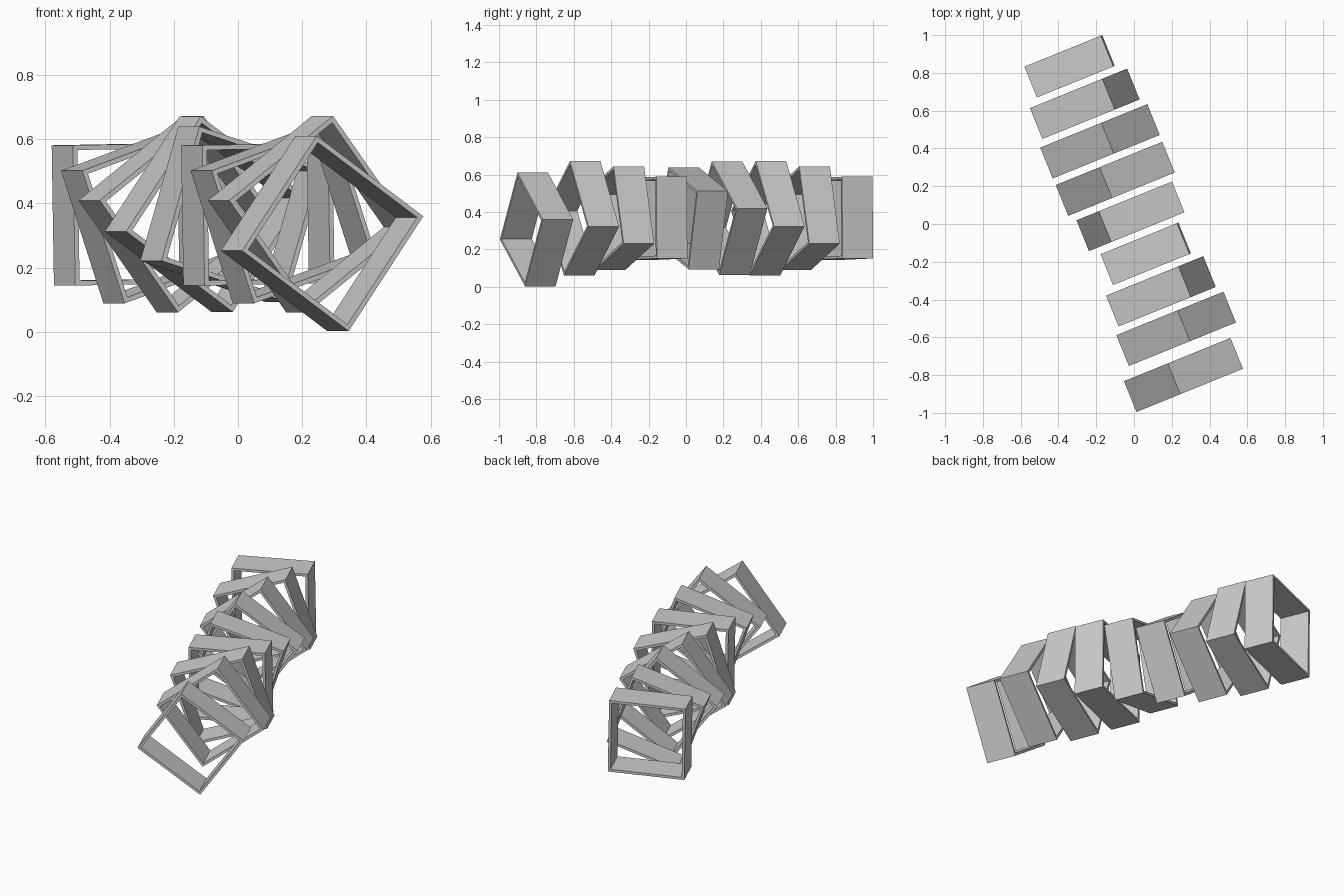
import bpy, bmesh
from math import radians
from mathutils import Matrix

if "Cube" in bpy.data.objects:
    bpy.data.objects.remove(bpy.data.objects["Cube"], do_unlink=True)

SIDE, DEPTH, WALL = 0.437, 0.176, 0.015
COUNT, STEP, TWIST = 9, 0.2143, 18
HEADING = Matrix.Rotation(radians(22.1), 4, 'Z')

# Plain grey finish
grey = bpy.data.materials.new("light grey")
grey.use_nodes = True
grey.diffuse_color = (0.6, 0.6, 0.6, 1)
grey.node_tree.nodes["Principled BSDF"].inputs["Base Color"].default_value = (0.6, 0.6, 0.6, 1)

# Open square tube shared by every frame
mesh = bpy.data.meshes.new("square_frame")
bm = bmesh.new()
bmesh.ops.create_cube(bm, size=1)
bmesh.ops.scale(bm, vec=(SIDE, DEPTH, SIDE), verts=bm.verts)
ends = [f for f in bm.faces if abs(f.normal.y) > 0.5]
bmesh.ops.delete(bm, geom=ends, context='FACES')
bm.to_mesh(mesh)
bm.free()
mesh.materials.append(grey)


def add_frame(name, across, along, height, angle):
    """Place one frame on the slanted axis, turned by angle degrees."""
    frame = bpy.data.objects.new(name, mesh)
    bpy.context.collection.objects.link(frame)
    frame.matrix_world = (HEADING @ Matrix.Translation((across, along, height))
                          @ Matrix.Rotation(radians(-angle), 4, 'Y'))
    wall = frame.modifiers.new("wall", 'SOLIDIFY')
    wall.thickness = WALL
    wall.offset = -1
    wall.use_even_offset = True


# Twisting row of frames, back to front
for i in range(COUNT - 1):
    add_frame(f"frame_{i + 1}", -0.002, 0.902 - STEP * i, 0.366, 1 + TWIST * i)

# Front frame has slipped down and sideways
add_frame("front_frame", -0.058, -0.839, 0.306, 1 + TWIST * (COUNT - 1))
